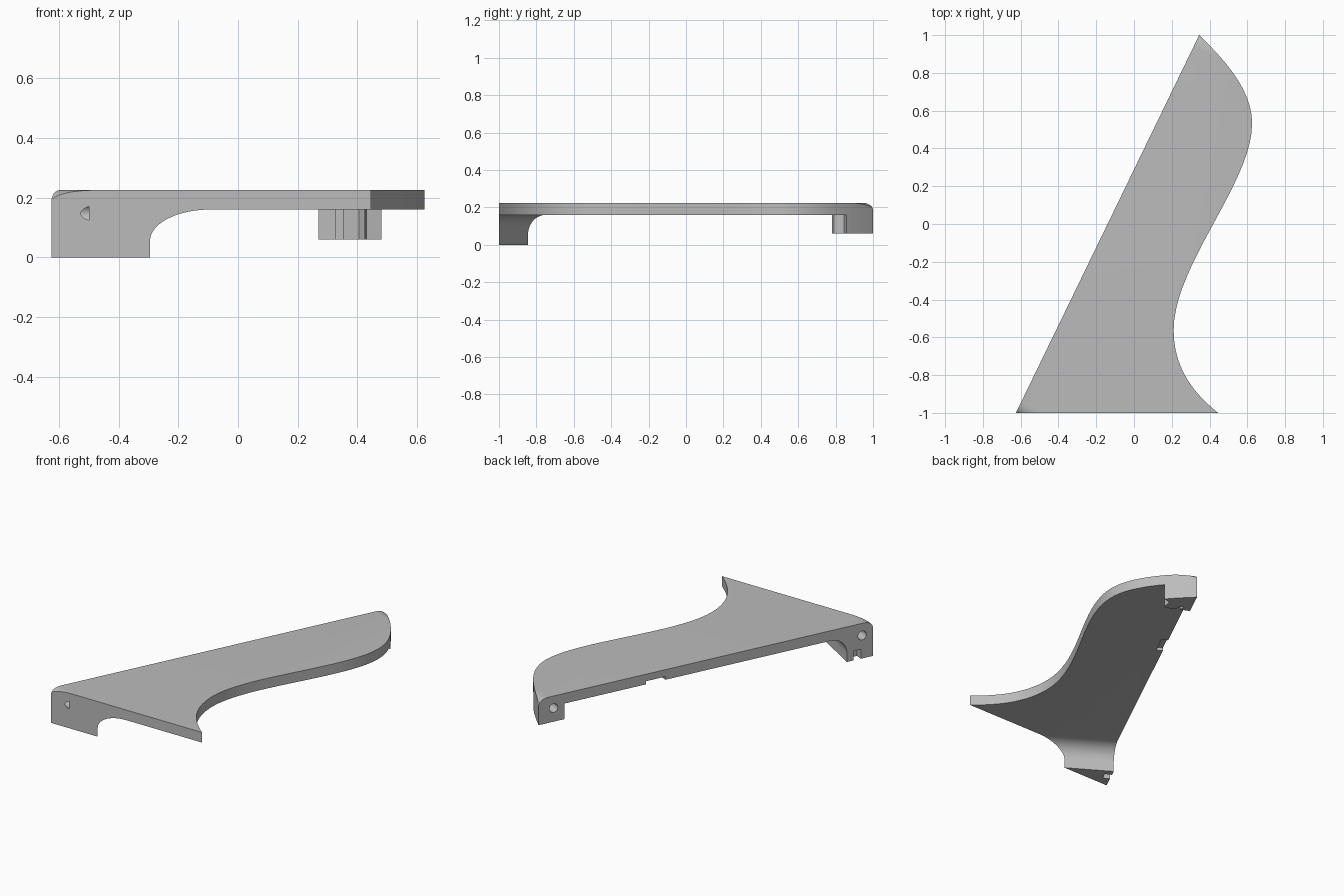
import bpy, bmesh, math
from mathutils import Vector, geometry

old = bpy.data.objects.get("Cube")
if old:
    bpy.data.objects.remove(old)

grey = bpy.data.materials.new("plain_grey")
grey.use_nodes = True
grey.diffuse_color = (0.5, 0.5, 0.5, 1)
grey.node_tree.nodes["Principled BSDF"].inputs["Base Color"].default_value = (0.5, 0.5, 0.5, 1)

TOP, UNDER = 0.225, 0.16
Z = Vector((0, 0, 1))
FRONT = Vector((-0.625, -1, 0))          # front end of the straight edge
TIP = Vector((0.345, 1, 0))              # rear tip
LENGTH = (TIP - FRONT).length
U = (TIP - FRONT).normalized()           # along the straight edge
V = Vector((U.y, -U.x, 0))               # inward from the straight edge


def prism(name, profiles, origin, a, b, depth, lo, hi):
    """Extrude 2D profiles lying in axes a, b along the depth axis."""
    bm = bmesh.new()
    for pts in profiles:
        ends = [[bm.verts.new(origin + a * p[0] + b * p[1] + depth * d) for p in pts]
                for d in (lo, hi)]
        n = len(pts)
        bm.faces.new(ends[0])
        bm.faces.new(ends[1])
        for i in range(n):
            j = (i + 1) % n
            bm.faces.new((ends[0][i], ends[0][j], ends[1][j], ends[1][i]))
    bmesh.ops.recalc_face_normals(bm, faces=bm.faces)
    mesh = bpy.data.meshes.new(name)
    bm.to_mesh(mesh)
    bm.free()
    mesh.materials.append(grey)
    obj = bpy.data.objects.new(name, mesh)
    bpy.context.collection.objects.link(obj)
    return obj


def vertical(name, profiles, lo, hi):
    return prism(name, profiles, Vector(), Vector((1, 0, 0)), Vector((0, 1, 0)), Z, lo, hi)


def along_edge(name, pts, lo, hi):
    """Profile drawn on the straight side wall, extruded inward."""
    return prism(name, [pts], FRONT, U, Z, V, lo, hi)


def combine(obj, tool, operation="DIFFERENCE", keep=False):
    mod = obj.modifiers.new("cut", "BOOLEAN")
    mod.operation, mod.object, mod.solver = operation, tool, "EXACT"
    bpy.context.view_layer.objects.active = obj
    bpy.ops.object.modifier_apply(modifier=mod.name)
    if not keep:
        bpy.data.objects.remove(tool)


def circle(x, y, r, n, turn=0.0):
    return [(x + r * math.cos(turn + math.tau * i / n),
             y + r * math.sin(turn + math.tau * i / n)) for i in range(n)]


def rect(x0, x1, y0, y1):
    return [(x0, y0), (x1, y0), (x1, y1), (x0, y1)]


def inset(pts, dist):
    """Offset a clockwise outline inward with mitred corners."""
    out = []
    for i, p in enumerate(pts):
        d1 = (p - pts[i - 1]).normalized()
        d2 = (pts[(i + 1) % len(pts)] - p).normalized()
        n1, n2 = Vector((d1.y, -d1.x)), Vector((d2.y, -d2.x))
        out.append(p + (n1 + n2) * dist / (1 + n1.dot(n2)))
    return out


# Outline: straight edge, then an S-curve from the rear tip to the front corner
knots = [((0.345, 1), (0.50, 0.85), (0.625, 0.70), (0.625, 0.53)),
         ((0.625, 0.53), (0.625, 0.22), (0.21, -0.22), (0.21, -0.56)),
         ((0.21, -0.56), (0.21, -0.76), (0.31, -0.89), (0.445, -1))]
outline = [FRONT.xy]
for k in knots:
    curve = geometry.interpolate_bezier(*[Vector(p) for p in k], 20)
    outline += [Vector(p[:2]) for p in (curve if k is knots[0] else curve[1:])]

plate = vertical("plate_with_front_foot", [outline], 0, TOP)

# Hollow under the plate, leaving the front foot with its concave fillet
N = Vector((0.52, 0.854, 0)).normalized()
T = Vector((N.y, -N.x, 0))
R = 0.105
arc = [(R - R * math.cos(t), UNDER - R + R * math.sin(t))
       for t in (math.pi / 2 * i / 12 for i in range(13))]
hollow = prism("hollow", [[(0, -0.1)] + arc + [(3, UNDER), (3, -0.1)]],
               Vector((-0.295, -1, 0)), N, Z, T, -3, 3)
combine(plate, hollow)

# Rounded upper corners at both ends of the straight edge
quarter = [math.pi / 2 * i / 8 for i in range(9)]
RX, RZ = 0.065, 0.038
left = [(RX - RX * math.cos(t), TOP - RZ + RZ * math.sin(t)) for t in quarter]
right = [(LENGTH - x, z) for x, z in reversed(left)]
envelope = [(0, -0.1)] + left + right + [(LENGTH, -0.1)]
combine(plate, along_edge("envelope", envelope, -1, 2), "INTERSECT")

# Honeycomb holes, growing towards the rear and clipped to an inset border
PITCH, TILT = 0.0955, math.radians(4.2)
step_a = Vector((math.cos(TILT), math.sin(TILT))) * PITCH
step_b = Vector((math.cos(TILT + math.pi / 3), math.sin(TILT + math.pi / 3))) * PITCH
start = Vector((-0.151, -0.542))
hexes = []
for row in range(-1, 18):
    for col in range(-14, 12):
        c = start + step_a * col + step_b * row
        if row == -1 and col not in (1, 3):
            continue
        if row >= 0 and col < -2 - row or abs(c.x) > 0.65 or c.y > 0.92:
            continue
        radius = 0.016 + 0.015 * (c.y + 0.6) / 1.35
        hexes.append(circle(c.x, c.y, radius, 6, TILT + math.pi / 6))
holes = vertical("holes", hexes, 0.1, 0.3)
combine(holes, vertical("border", [inset(outline, 0.06)], 0.05, 0.35), "INTERSECT")
combine(plate, holes)

# Rear foot: follows the outline at the tip, with a stepped inner wall
rim = [p for p in outline[1:20] if p.y > 0.84]
inner = [(0.43, 0.845), (0.425, 0.79), (0.405, 0.78), (0.352, 0.81), (0.352, 0.85),
         (0.327, 0.86), (0.327, 0.82), (0.27, 0.845)]
rear_foot = vertical("rear_foot", [rim + [Vector(p) for p in inner]], 0.06, UNDER)

# Blind bores in the straight side wall
combine(plate, along_edge("bore", circle(0.071, 0.147, 0.028, 24), -0.05, 0.113))
rear_bore = along_edge("bore", circle(LENGTH - 0.1, 0.147, 0.028, 24), -0.05, 0.075)
combine(plate, rear_bore, keep=True)
combine(rear_foot, rear_bore)

# Slot in the front foot and shallow notch midway along the straight edge
combine(plate, along_edge("slot", rect(0.08, 0.13, -0.05, 0.06), -0.05, 0.045))
combine(plate, along_edge("notch", rect(1.38, 1.51, 0.1, 0.18), -0.05, 0.04))

for obj in (plate, rear_foot):
    bpy.ops.object.select_all(action="DESELECT")
    obj.select_set(True)
    bpy.context.view_layer.objects.active = obj
    bpy.ops.object.shade_smooth_by_angle(angle=math.radians(25))
